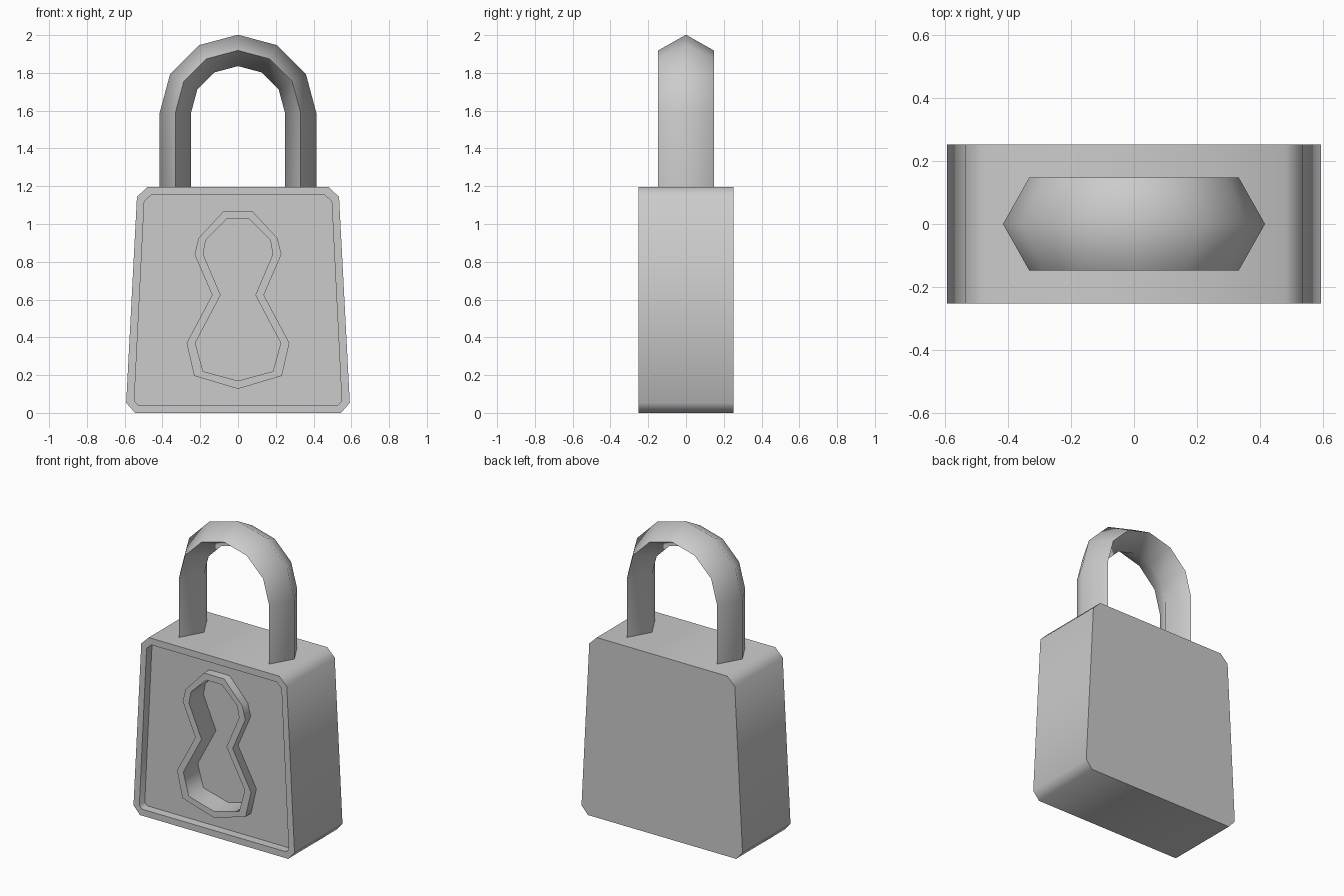
import bpy, bmesh, math

cube = bpy.data.objects.get("Cube")
if cube:
    bpy.data.objects.remove(cube)

FRONT, BACK, PANEL, FLOOR = -0.252, 0.252, -0.195, -0.10

grey = bpy.data.materials.new("plain grey")
grey.use_nodes = True
GREY = (0.6, 0.6, 0.6, 1)
grey.diffuse_color = GREY
grey.node_tree.nodes["Principled BSDF"].inputs["Base Color"].default_value = GREY


def mirrored(half):
    """Close a right-hand (x, z) outline by mirroring it across x = 0."""
    return half + [(-x, z) for x, z in reversed(half) if x > 0]


def add_loop(bm, outline, y):
    return [bm.verts.new((x, y, z)) for x, z in outline]


def skin(bm, loops):
    """Join neighbouring loops of equal length with quads."""
    for a, b in zip(loops, loops[1:]):
        n = len(a)
        for i in range(n):
            j = (i + 1) % n
            bm.faces.new((a[i], a[j], b[j], b[i]))


def finish(bm, name):
    bmesh.ops.recalc_face_normals(bm, faces=bm.faces[:])
    mesh = bpy.data.meshes.new(name)
    bm.to_mesh(mesh)
    bm.free()
    mesh.materials.append(grey)
    obj = bpy.data.objects.new(name, mesh)
    bpy.context.collection.objects.link(obj)
    bpy.ops.object.select_all(action="DESELECT")
    obj.select_set(True)
    bpy.context.view_layer.objects.active = obj
    bpy.ops.object.shade_smooth_by_angle(angle=math.radians(62))
    return obj


# Right-hand halves of the outlines, bottom to top
case_outer = mirrored([(0.545, 0), (0.592, 0.053), (0.535, 1.143), (0.48, 1.197)])
case_inner = mirrored([(0.53, 0.043), (0.549, 0.063), (0.496, 1.12), (0.46, 1.153)])
key_outer = mirrored([(0, 0.127), (0.232, 0.196), (0.272, 0.37), (0.137, 0.624),
                      (0.23, 0.84), (0.208, 0.926), (0.074, 1.07)])
key_inner = mirrored([(0, 0.17), (0.185, 0.22), (0.226, 0.37), (0.092, 0.624),
                      (0.184, 0.84), (0.17, 0.917), (0.058, 1.027)])

# Case: tapered block with a raised front rim around a sunken panel
bm = bmesh.new()
loops = [add_loop(bm, case_outer, BACK), add_loop(bm, case_outer, FRONT),
         add_loop(bm, case_inner, FRONT), add_loop(bm, case_inner, PANEL)]
skin(bm, loops)
bm.faces.new(loops[0])
hole = add_loop(bm, key_outer, PANEL)
border = []
for ring in (loops[-1], hole):
    for a, b in zip(ring, ring[1:] + ring[:1]):
        border.append(bm.edges.get((a, b)) or bm.edges.new((a, b)))
bmesh.ops.triangle_fill(bm, edges=border, use_beauty=True)
bmesh.ops.dissolve_degenerate(bm, edges=bm.edges[:], dist=1e-5)
finish(bm, "case")

# Keyhole: raised surround with a deep recess
bm = bmesh.new()
loops = [add_loop(bm, key_outer, PANEL), add_loop(bm, key_outer, FRONT),
         add_loop(bm, key_inner, FRONT), add_loop(bm, key_inner, FLOOR)]
skin(bm, loops)
bm.faces.new(loops[-1])
finish(bm, "keyhole")

# Shackle: diamond section swept up one leg, over the arch and down the other
RADIUS, HALF_THICK, HALF_DEPTH, ARCH_Z = 0.332, 0.083, 0.147, 1.587
section = [(HALF_THICK, 0), (0, HALF_DEPTH), (-HALF_THICK, 0), (0, -HALF_DEPTH)]
stations = [(0, 1.18)] + [(math.pi * i / 6, ARCH_Z) for i in range(7)] + [(math.pi, 1.18)]
bm = bmesh.new()
loops = [[bm.verts.new(((RADIUS + r) * math.cos(a), y, z + (RADIUS + r) * math.sin(a)))
          for r, y in section] for a, z in stations]
skin(bm, loops)
bm.faces.new(loops[0])
bm.faces.new(loops[-1])
finish(bm, "shackle")
